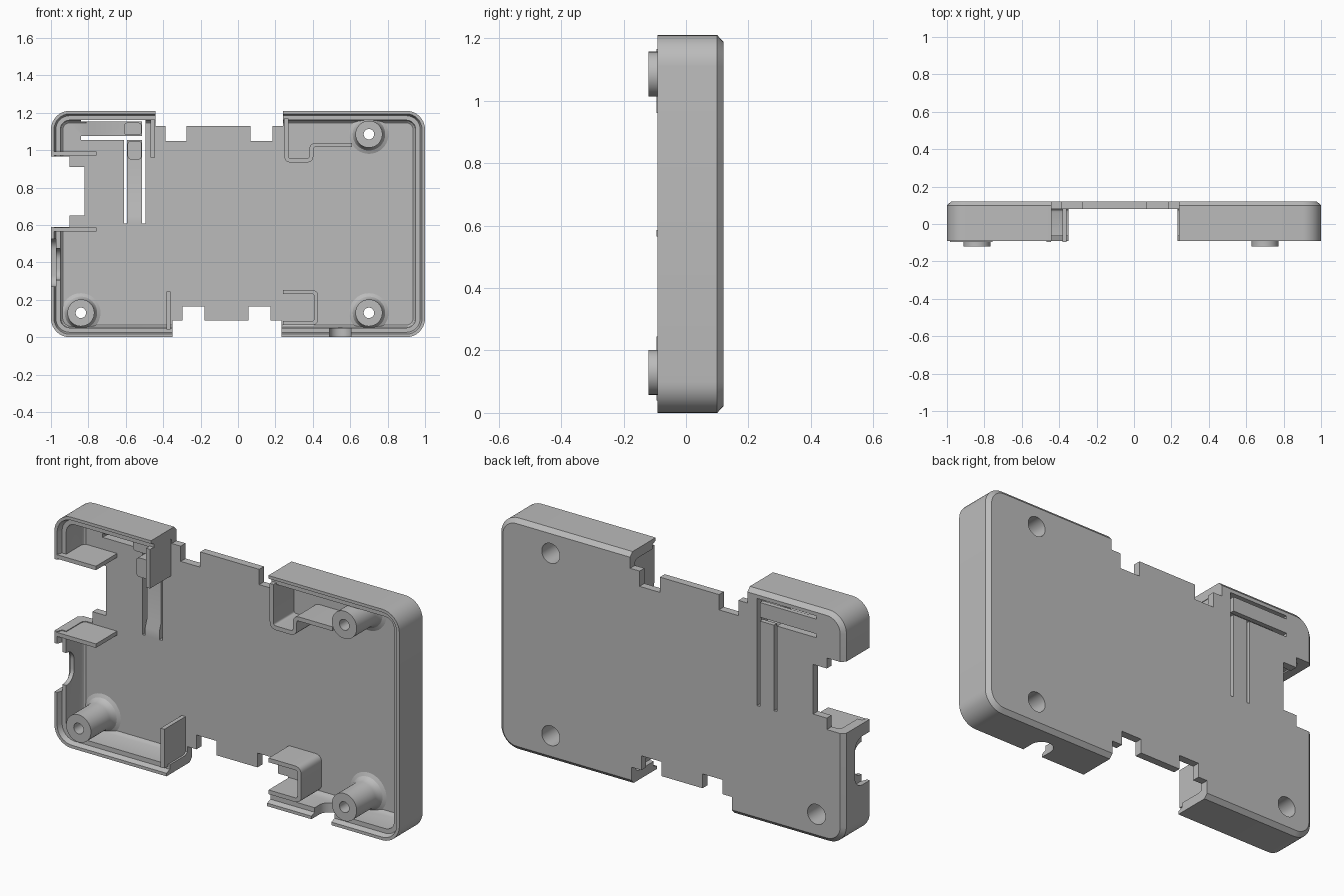
import bpy, bmesh, math
from mathutils import Vector

if "Cube" in bpy.data.objects:
    bpy.data.objects.remove(bpy.data.objects["Cube"])

grey = bpy.data.materials.new("plain grey")
grey.diffuse_color = (0.5, 0.5, 0.5, 1)
grey.use_nodes = True
grey.node_tree.nodes["Principled BSDF"].inputs["Base Color"].default_value = grey.diffuse_color


def finish(name, bm):
    bmesh.ops.recalc_face_normals(bm, faces=bm.faces)
    me = bpy.data.meshes.new(name)
    bm.to_mesh(me)
    bm.free()
    me.materials.append(grey)
    ob = bpy.data.objects.new(name, me)
    bpy.context.collection.objects.link(ob)
    return ob


def round_rect(x0, z0, x1, z1, r, n=8):
    pts = []
    corners = ((x1 - r, z1 - r), (x0 + r, z1 - r), (x0 + r, z0 + r), (x1 - r, z0 + r))
    for k, (cx, cz) in enumerate(corners):
        for i in range(n + 1):
            a = math.pi / 2 * (k + i / n)
            pts.append((cx + r * math.cos(a), cz + r * math.sin(a)))
    return pts


def rect(x0, z0, x1, z1):
    return [(x0, z0), (x1, z0), (x1, z1), (x0, z1)]


def loft(name, rings):
    """Closed solid through rings of equal point count."""
    bm = bmesh.new()
    loops = [[bm.verts.new(p) for p in ring] for ring in rings]
    for a, b in zip(loops, loops[1:]):
        for i in range(len(a)):
            j = (i + 1) % len(a)
            bm.faces.new((a[i], a[j], b[j], b[i]))
    bm.faces.new(loops[0])
    bm.faces.new(loops[-1])
    return finish(name, bm)


def prism(name, pts, a, b, axis="y"):
    """Extrude (x,z) points along y, (y,z) along x, or (x,y) along z."""
    place = {"y": lambda p, d: (p[0], d, p[1]),
             "x": lambda p, d: (d, p[0], p[1]),
             "z": lambda p, d: (p[0], p[1], d)}[axis]
    return loft(name, [[place(p, d) for p in pts] for d in (a, b)])


def cut(target, cutter):
    mod = target.modifiers.new("cut", "BOOLEAN")
    mod.operation = "DIFFERENCE"
    mod.solver = "EXACT"
    mod.object = cutter
    bpy.context.view_layer.objects.active = target
    bpy.ops.object.modifier_apply(modifier=mod.name)
    bpy.data.objects.remove(cutter)


def strip(name, path, y0, y1, t=0.022, r=0.025):
    """Thin standing wall along an (x,z) path with rounded corners."""
    p = [Vector(v) for v in path]
    mid = [p[0]]
    for a, b, c in zip(p, p[1:], p[2:]):
        s, e = b + (a - b).normalized() * r, b + (c - b).normalized() * r
        for i in range(6):
            u = i / 5
            mid.append(s * (1 - u) ** 2 + b * 2 * u * (1 - u) + e * u * u)
    mid.append(p[-1])
    left, right = [], []
    for i, m in enumerate(mid):
        d = (mid[min(i + 1, len(mid) - 1)] - mid[max(i - 1, 0)]).normalized()
        n = Vector((-d.y, d.x)) * t / 2
        left.append(tuple(m + n))
        right.append(tuple(m - n))
    return prism(name, left + right[::-1], y0, y1)


# Tray: chamfered back, outer wall, stepped lip, inner wall and floor
W, H, R = 1.0, 1.21, 0.10
FLOOR, RIM = 0.08, -0.092
sections = [(0.022, 0.12), (0, 0.10), (0, RIM), (0.016, RIM), (0.026, -0.065),
            (0.05, -0.065), (0.05, 0.06), (0.055, 0.073), (0.064, FLOOR)]
tray = loft("case_tray", [[(x, y, z) for x, z in
                           round_rect(-W + i, i, W - i, H - i, R - i)]
                          for i, y in sections])

# Stepped openings in the top, bottom and left edges
top_gap = [(-0.44, 1.3), (-0.44, 1.13), (-0.388, 1.13), (-0.388, 1.05), (-0.275, 1.05),
           (-0.275, 1.13), (0.067, 1.13), (0.067, 1.05), (0.185, 1.05), (0.185, 1.13),
           (0.24, 1.13), (0.24, 1.3)]
bottom_gap = [(-0.35, -0.1), (-0.35, 0.09), (-0.297, 0.09), (-0.297, 0.165), (-0.18, 0.165),
              (-0.18, 0.09), (0.057, 0.09), (0.057, 0.165), (0.175, 0.165), (0.175, 0.09),
              (0.233, 0.09), (0.233, -0.1)]
left_gap = [(-1.1, 0.59), (-0.9, 0.59), (-0.9, 0.65), (-0.82, 0.65), (-0.82, 0.91),
            (-0.9, 0.91), (-0.9, 0.965), (-1.1, 0.965)]
for gap in (top_gap, bottom_gap, left_gap):
    cut(tray, prism("cutter", gap, -0.3, 0.3))

# Port recess in the left wall and round slot in the bottom wall
cut(tray, prism("cutter", round_rect(-0.25, 0.27, 0.03, 0.525, 0.06), -1.1, -0.972, "x"))
cut(tray, prism("cutter", round_rect(-0.25, 0.305, 0.0, 0.475, 0.06), -1.1, -0.9, "x"))
cut(tray, prism("cutter", round_rect(0.49, -0.25, 0.605, 0.03, 0.057), -0.1, 0.07, "z"))

# Thinned spring arms and the slots that free them
cut(tray, prism("cutter", [(0.07, 0.62), (0.095, 0.69), (0.095, 1.06), (0.07, 1.06)],
                -0.6, -0.505, "x"))
cut(tray, prism("cutter", [(-0.83, 0.07), (-0.78, 0.095), (-0.505, 0.095), (-0.505, 0.07)],
                1.07, 1.155, "z"))
for s in (rect(-0.84, 1.152, -0.495, 1.169), rect(-0.84, 1.055, -0.508, 1.075),
          rect(-0.512, 0.607, -0.495, 1.169), rect(-0.61, 0.607, -0.594, 1.075)):
    cut(tray, prism("cutter", s, 0.05, 0.3))

# Screw posts with counterbored holes
post_profile = [(0.028, -0.12), (0.072, -0.12), (0.072, 0.035), (0.077, 0.058), (0.087, 0.072),
                (0.105, 0.08), (0.105, 0.085), (0.052, 0.085), (0.052, -0.05), (0.028, -0.05)]
SEG = 40
for k, (px, pz) in enumerate(((0.70, 1.085), (0.70, 0.13), (-0.84, 0.13))):
    circle = [(math.cos(2 * math.pi * i / SEG), math.sin(2 * math.pi * i / SEG))
              for i in range(SEG)]
    cut(tray, prism("cutter", [(px + 0.052 * c, pz + 0.052 * s) for c, s in circle], 0.0, 0.3))
    bm = bmesh.new()
    rows = [[bm.verts.new((px + r * c, y, pz + r * s)) for r, y in post_profile]
            for c, s in circle]
    for i in range(SEG):
        a, b = rows[i], rows[(i + 1) % SEG]
        for j in range(len(a)):
            m = (j + 1) % len(a)
            bm.faces.new((a[j], a[m], b[m], b[j]))
    finish(f"screw_post_{k + 1}", bm)

# Buttons on the spring arm tips
prism("button_side", round_rect(-0.61, 1.08, -0.515, 1.147, 0.018, 4), 0.0, 0.105)
prism("button_lower", round_rect(-0.59, 0.95, -0.515, 1.05, 0.018, 4), 0.0, 0.105)

# Inner ribs, shelves and brackets standing on the floor
RIB = -0.095
prism("upper_shelf", rect(-0.985, 0.972, -0.757, 0.993), RIB, 0.085)
prism("lower_shelf", rect(-0.985, 0.565, -0.757, 0.586), RIB, 0.085)
prism("upper_rib", rect(-0.467, 0.96, -0.443, 1.165), RIB, 0.085)
prism("lower_rib", rect(-0.382, 0.04, -0.36, 0.245), RIB, 0.085)
strip("upper_bracket", [(0.258, 1.17), (0.258, 0.945), (0.392, 0.945),
                        (0.392, 1.028), (0.61, 1.028)], -0.09, 0.085)
strip("lower_bracket", [(0.24, 0.242), (0.418, 0.242), (0.418, 0.075), (0.24, 0.075)],
      -0.09, 0.085)

# Smooth curved walls, keep hard edges
for ob in bpy.data.objects:
    ob.select_set(True)
bpy.context.view_layer.objects.active = tray
bpy.ops.object.shade_smooth_by_angle(angle=math.radians(30))
